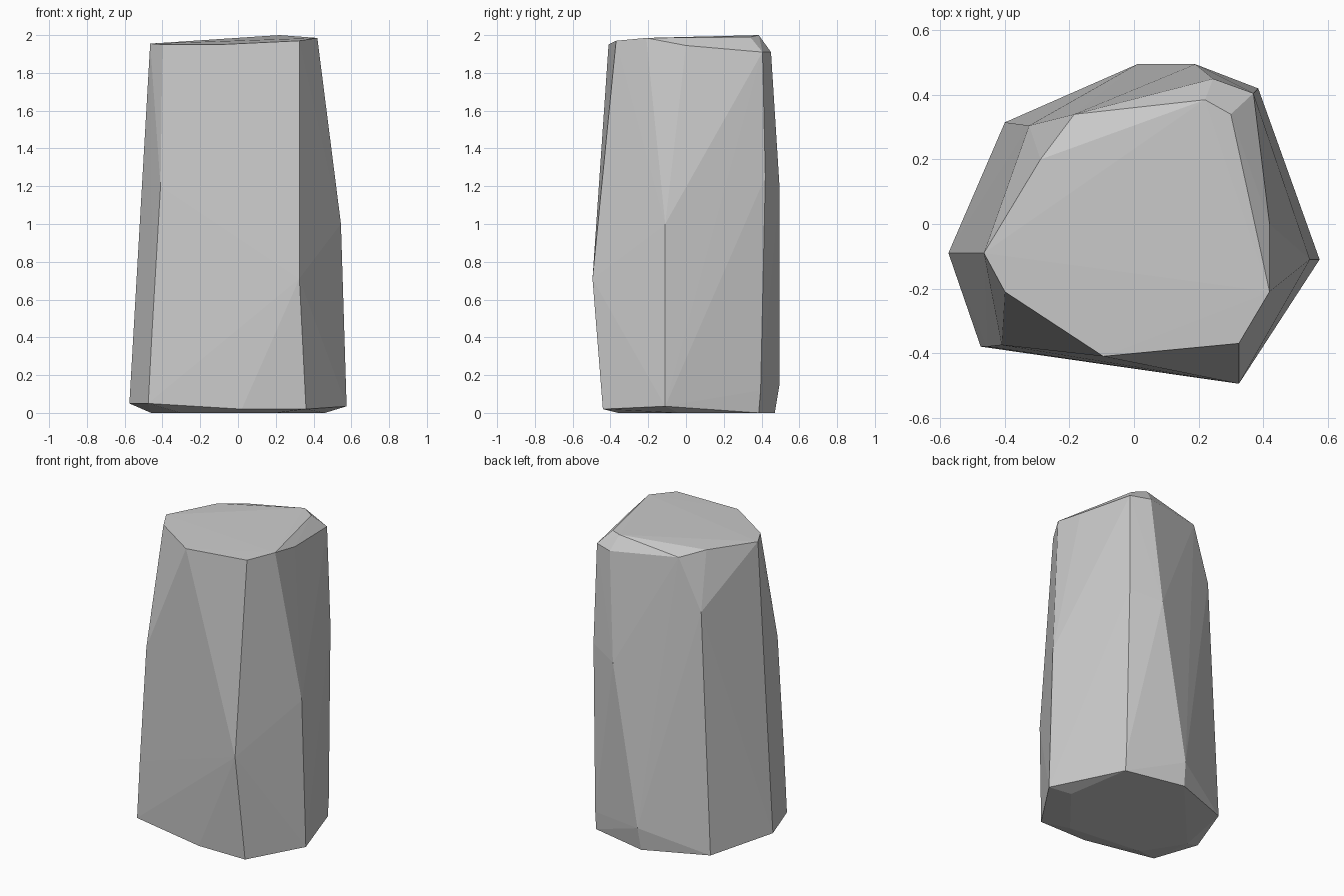
import bpy
import bmesh

# Corner points of the chiselled stone, grouped by height
base = [(-.46, -.05, 0), (-.30, -.30, 0), (.20, -.36, 0), (.46, -.04, 0),
        (.39, .385, 0), (0, .47, 0), (-.40, .315, .01)]
foot = [(-.575, -.09, .05), (-.475, -.38, .05), (.02, -.44, .02),
        (.36, -.44, .02), (.575, -.11, .035), (.39, .395, .12), (.01, .495, .15)]
shaft = [(-.455, -.38, .43), (-.41, -.375, 1.2), (.325, -.495, .71),
         (.545, -.11, 1.0), (.385, .42, 1.25), (.19, .495, 1.2), (-.325, .305, 1.6)]
shoulder = [(.43, -.01, 1.83), (.42, 0, 1.945), (.37, .405, 1.91),
            (.245, .45, 1.91), (-.185, .34, 1.94)]
crown = [(-.465, -.09, 1.955), (-.40, -.21, 1.95), (-.095, -.41, 1.95),
         (.325, -.37, 1.97), (.42, -.21, 1.985), (.30, .34, 1.99),
         (.22, .385, 2.0), (-.29, .20, 1.965)]

# Wrap the corners in flat facets
bm = bmesh.new()
for p in base + foot + shaft + shoulder + crown:
    bm.verts.new(p)
hull = bmesh.ops.convex_hull(bm, input=bm.verts[:])
spare = {g for g in hull["geom_interior"] + hull["geom_unused"]
         if isinstance(g, bmesh.types.BMVert)}
bmesh.ops.delete(bm, geom=list(spare), context='VERTS')
bmesh.ops.recalc_face_normals(bm, faces=bm.faces[:])

# Stone pillar object, flat shaded
mesh = bpy.data.meshes.new("stone_pillar")
bm.to_mesh(mesh)
bm.free()
pillar = bpy.data.objects.new("stone_pillar", mesh)
bpy.context.collection.objects.link(pillar)
